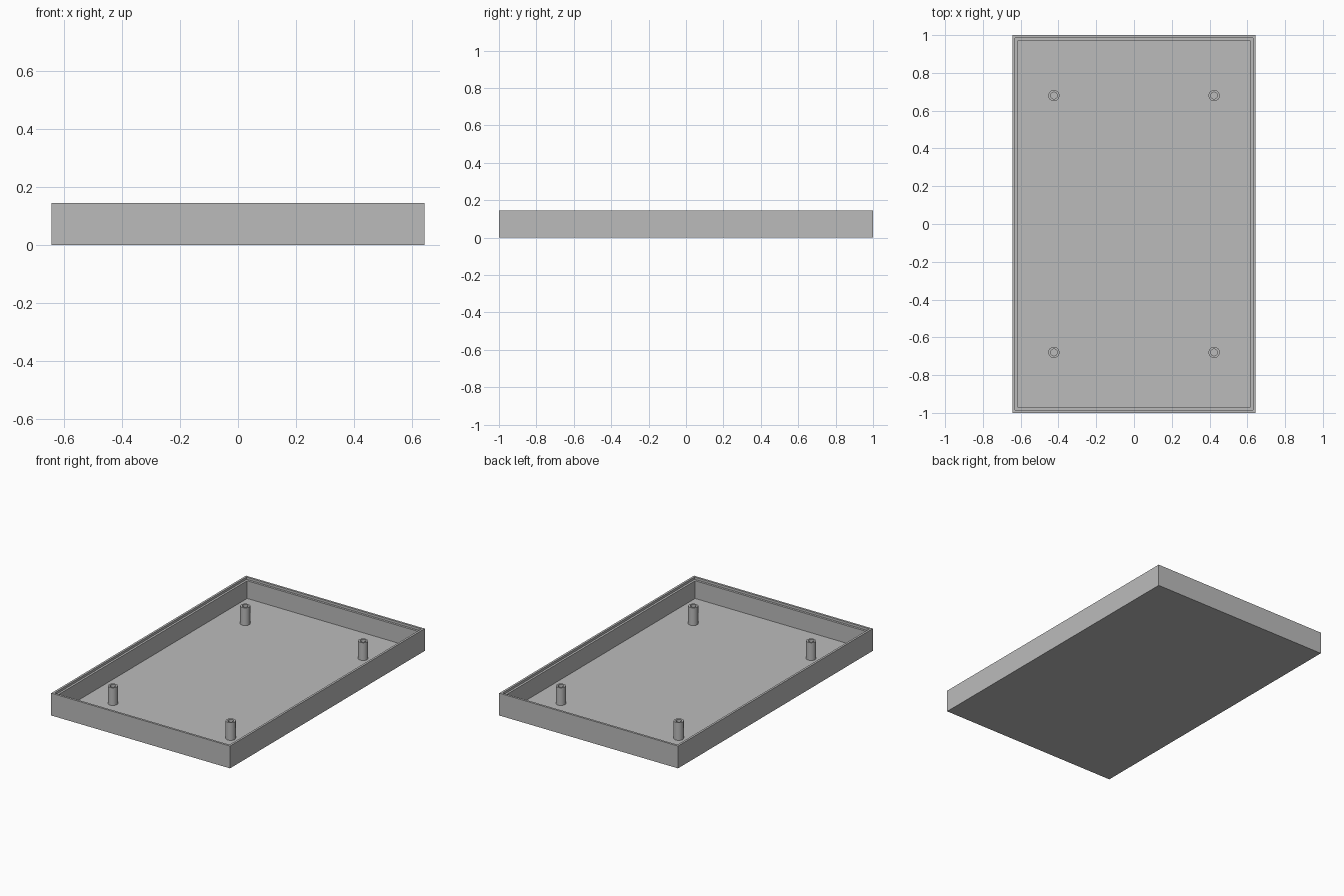
import bpy, bmesh, math

cube = bpy.data.objects.get("Cube")
if cube:
    bpy.data.objects.remove(cube, do_unlink=True)

HALF_X, HALF_Y, HEIGHT = 0.643, 1.0, 0.145
FLOOR, LEDGE = 0.015, 0.13
STEP, WALL = 0.014, 0.028

grey = bpy.data.materials.new("plain_grey")
grey.use_nodes = True
colour = (0.5, 0.5, 0.5, 1)
grey.diffuse_color = colour
grey.node_tree.nodes["Principled BSDF"].inputs["Base Color"].default_value = colour


def rect(inset, z):
    x, y = HALF_X - inset, HALF_Y - inset
    return [(-x, -y, z), (x, -y, z), (x, y, z), (-x, y, z)]


def circle(radius, z, sides):
    angles = [math.tau * i / sides for i in range(sides)]
    return [(radius * math.cos(a), radius * math.sin(a), z) for a in angles]


def loft(name, rings, location=(0, 0, 0)):
    """Join consecutive rings into walls and cap the first and last ring."""
    bm = bmesh.new()
    loops = [[bm.verts.new(p) for p in ring] for ring in rings]
    for low, high in zip(loops, loops[1:]):
        n = len(low)
        for i in range(n):
            j = (i + 1) % n
            bm.faces.new((low[i], low[j], high[j], high[i]))
    bm.faces.new(loops[0][::-1])
    bm.faces.new(loops[-1])
    bmesh.ops.recalc_face_normals(bm, faces=bm.faces[:])
    mesh = bpy.data.meshes.new(name)
    bm.to_mesh(mesh)
    bm.free()
    mesh.materials.append(grey)
    obj = bpy.data.objects.new(name, mesh)
    obj.location = location
    bpy.context.collection.objects.link(obj)
    return obj


# Open tray: outer wall, thin raised lip, inner ledge, floor
loft("tray", [rect(0, 0), rect(0, HEIGHT), rect(STEP, HEIGHT),
              rect(STEP, LEDGE), rect(WALL, LEDGE), rect(WALL, FLOOR)])

# Four hollow mounting posts
SIDES = 16
for x, x_name in ((-0.424, "right"), (0.424, "left")):
    for y, y_name in ((-0.68, "front"), (0.68, "back")):
        post = loft(f"{y_name}_{x_name}_post",
                    [circle(0.03, FLOOR - 0.005, SIDES), circle(0.03, LEDGE, SIDES),
                     circle(0.018, LEDGE, SIDES), circle(0.018, FLOOR, SIDES)],
                    (x, y, 0))
        bpy.ops.object.select_all(action="DESELECT")
        post.select_set(True)
        bpy.context.view_layer.objects.active = post
        bpy.ops.object.shade_smooth_by_angle(angle=math.radians(35))
